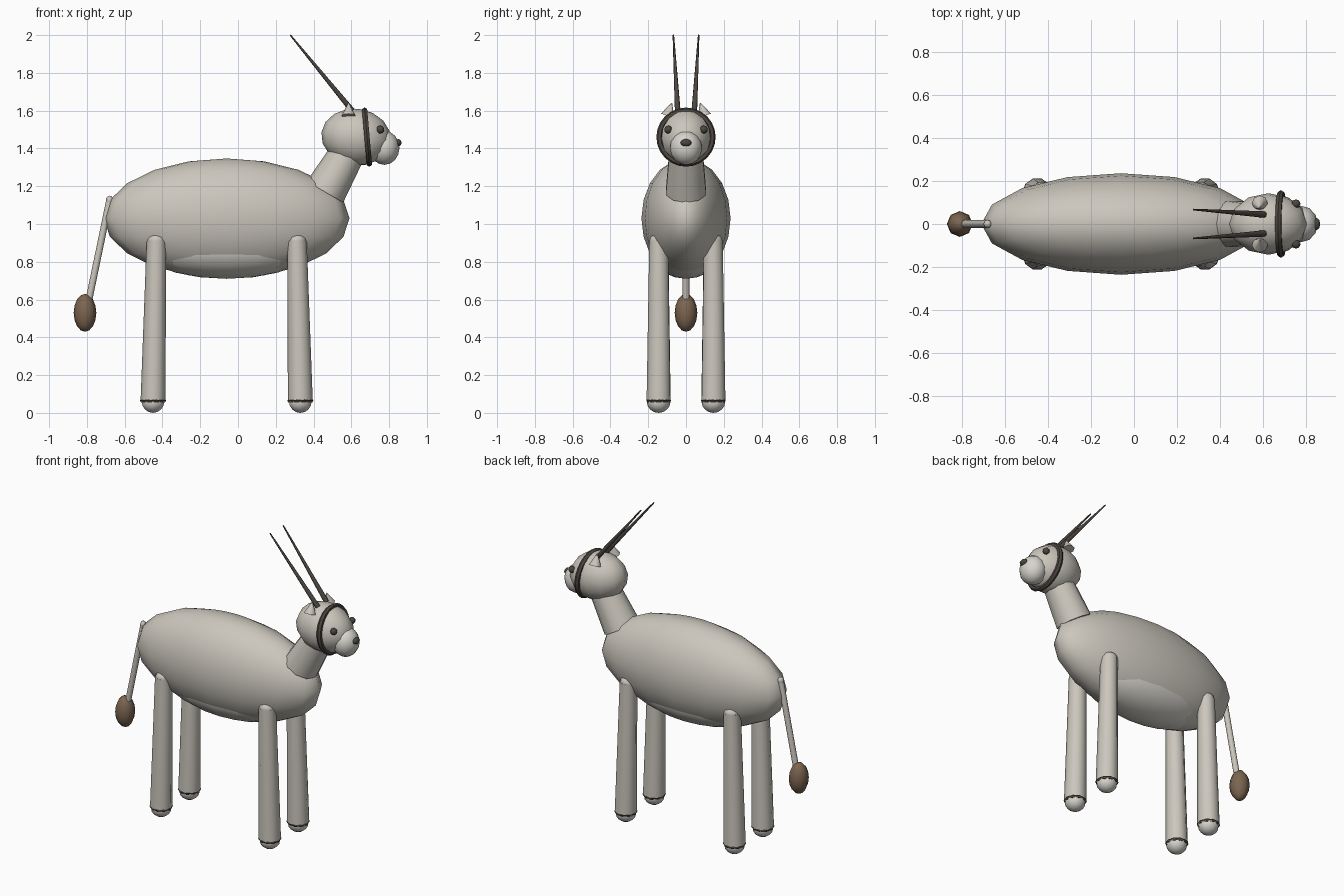
import bpy
from math import radians
from mathutils import Vector

cube = bpy.data.objects.get("Cube")
if cube:
    bpy.data.objects.remove(cube, do_unlink=True)


def material(name, r, g, b):
    m = bpy.data.materials.new(name)
    m.use_nodes = True
    m.diffuse_color = (r, g, b, 1)
    m.node_tree.nodes["Principled BSDF"].inputs["Base Color"].default_value = (r, g, b, 1)
    return m


COAT = material("pale coat", 0.60, 0.57, 0.51)
PALE = material("white fur", 0.68, 0.66, 0.61)
DARK = material("dark horn", 0.075, 0.062, 0.052)
BROWN = material("brown tuft", 0.20, 0.13, 0.08)


def finish(name, mat, smooth=True):
    ob = bpy.context.object
    ob.name = name
    ob.data.materials.append(mat)
    if smooth:
        bpy.ops.object.shade_smooth_by_angle(angle=radians(50))
    return ob


def ellipsoid(name, mat, centre, radii, segments=16, rings=10, tilt=0):
    bpy.ops.mesh.primitive_uv_sphere_add(segments=segments, ring_count=rings, radius=1,
                                         location=centre, rotation=(0, tilt, 0))
    bpy.context.object.scale = radii
    return finish(name, mat)


def rod(name, mat, start, end, r1, r2, sides=8):
    """Tapered rod between two points."""
    a, b = Vector(start), Vector(end)
    turn = (b - a).to_track_quat('Z', 'Y').to_euler()
    bpy.ops.mesh.primitive_cone_add(vertices=sides, radius1=r1, radius2=r2,
                                    depth=(b - a).length, location=(a + b) / 2, rotation=turn)
    return finish(name, mat)


def ring(name, mat, centre, radius, thickness, tilt=0, segments=24, sides=6):
    bpy.ops.mesh.primitive_torus_add(major_radius=radius, minor_radius=thickness,
                                     major_segments=segments, minor_segments=sides,
                                     location=centre, rotation=(0, tilt, 0))
    return finish(name, mat)


# Trunk and belly
ellipsoid("body", COAT, (-0.06, 0, 1.03), (0.65, 0.236, 0.317))
ellipsoid("belly", PALE, (-0.06, 0, 0.88), (0.46, 0.195, 0.17))

# Neck, head and muzzle
rod("neck", COAT, (0.46, 0, 1.17), (0.60, 0, 1.41), 0.112, 0.09, 10)
ellipsoid("head", COAT, (0.625, 0, 1.46), (0.185, 0.143, 0.15), 12, 8, radians(8))
ellipsoid("muzzle", PALE, (0.775, 0, 1.403), (0.08, 0.085, 0.09), 12, 8)
ellipsoid("nose", DARK, (0.848, 0, 1.43), (0.018, 0.029, 0.02), 8, 6)
ring("face_band", DARK, (0.683, 0, 1.46), 0.141, 0.016, radians(85))

# Legs with a dark ankle ring and a pale rounded foot
for end, foot_x, top_x in (("front", 0.33, 0.312), ("back", -0.45, -0.432)):
    for side, s in (("left", 1), ("right", -1)):
        tag = f"{end}_{side}"
        rod(f"{tag}_leg", COAT, (foot_x, s * 0.145, 0.06), (top_x, s * 0.144, 0.91),
            0.066, 0.052, 10)
        ellipsoid(f"{tag}_leg_top", COAT, (top_x, s * 0.144, 0.91), (0.051, 0.051, 0.04), 10, 6)
        ring(f"{tag}_ankle_ring", DARK, (foot_x, s * 0.145, 0.065), 0.057, 0.012, 0, 10)
        ellipsoid(f"{tag}_foot", PALE, (foot_x, s * 0.145, 0.06), (0.063, 0.063, 0.06), 10, 8)

# Eyes, ears and long swept horns
for side, s in (("left", 1), ("right", -1)):
    ellipsoid(f"{side}_eye", DARK, (0.753, s * 0.094, 1.50), (0.021, 0.021, 0.021), 8, 6)
    rod(f"{side}_ear", COAT, (0.585, s * 0.097, 1.573), (0.585, s * 0.076, 1.64), 0.037, 0.003)
    rod(f"{side}_horn", DARK, (0.605, s * 0.044, 1.60), (0.277, s * 0.067, 2.0), 0.015, 0.004)

# Tail with a tuft
ellipsoid("tail_root", COAT, (-0.68, 0, 1.125), (0.02, 0.02, 0.025), 8, 6)
rod("tail", COAT, (-0.68, 0, 1.125), (-0.795, 0, 0.57), 0.018, 0.018)
ellipsoid("tail_tuft", BROWN, (-0.81, 0, 0.53), (0.06, 0.06, 0.1), 8, 8)
